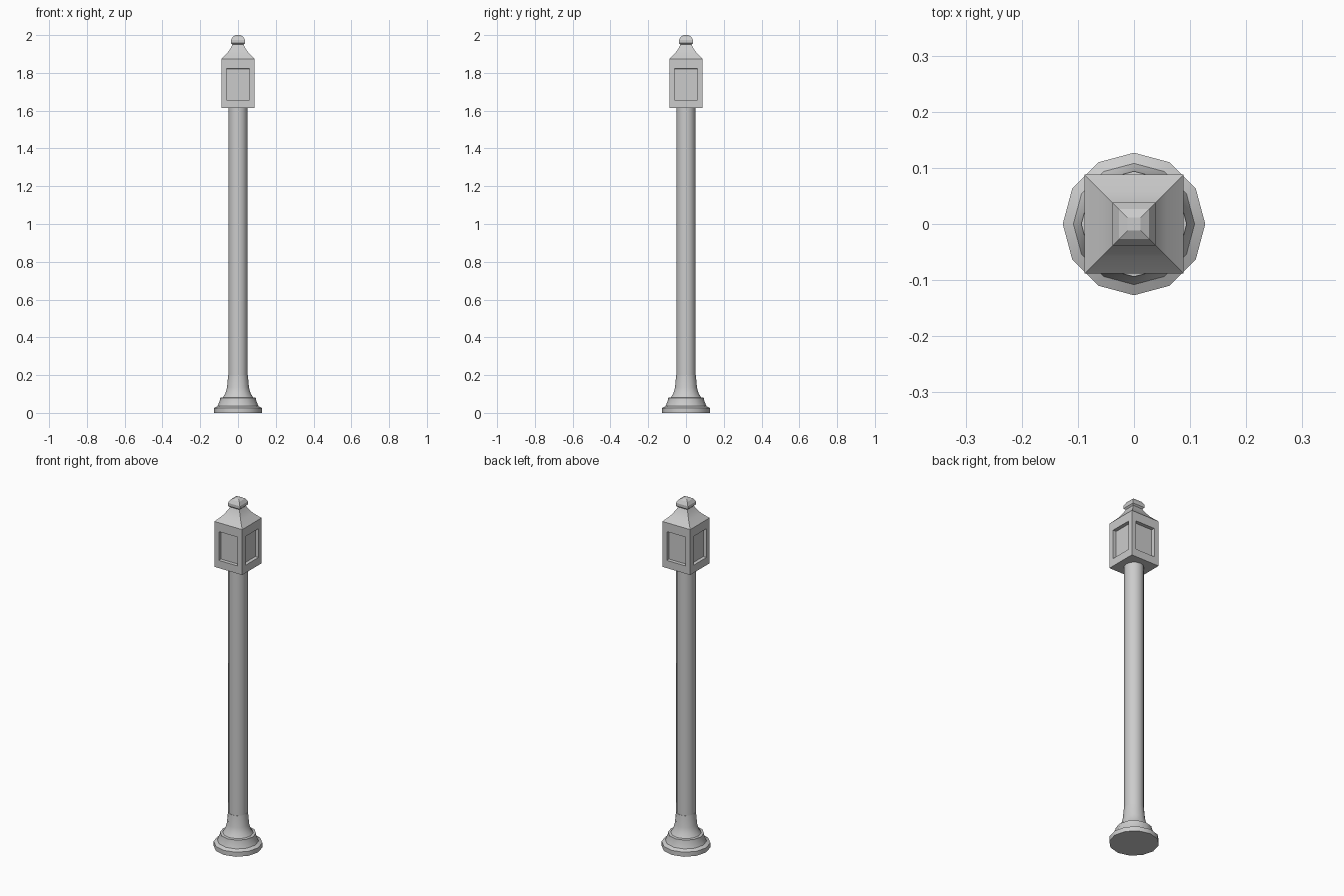
import bpy, bmesh, math

if "Cube" in bpy.data.objects:
    bpy.data.objects.remove(bpy.data.objects["Cube"])


def finish(name, bm, smooth):
    bmesh.ops.recalc_face_normals(bm, faces=bm.faces[:])
    mesh = bpy.data.meshes.new(name)
    bm.to_mesh(mesh)
    bm.free()
    ob = bpy.data.objects.new(name, mesh)
    bpy.context.collection.objects.link(ob)
    if smooth:
        bpy.ops.object.select_all(action='DESELECT')
        ob.select_set(True)
        bpy.context.view_layer.objects.active = ob
        bpy.ops.object.shade_smooth_by_angle(angle=math.radians(35))
    return ob


def stack(profile, sides, start=0.0):
    """Regular polygon rings (radius, z) joined into a closed solid."""
    bm = bmesh.new()
    rings = []
    for r, z in profile:
        angles = [start + 2 * math.pi * i / sides for i in range(sides)]
        rings.append([bm.verts.new((r * math.cos(a), r * math.sin(a), z)) for a in angles])
    for low, high in zip(rings, rings[1:]):
        for i in range(sides):
            j = (i + 1) % sides
            bm.faces.new((low[i], low[j], high[j], high[i]))
    bm.faces.new(rings[0][::-1])
    bm.faces.new(rings[-1])
    return bm


def square_stack(profile):
    """Same, for square sections given by half width."""
    return stack([(h * math.sqrt(2), z) for h, z in profile], 4, math.pi / 4)


# Stepped foot with flared collar
foot = [(.127, 0), (.127, .026), (.108, .036), (.094, .072), (.094, .08),
        (.08, .082), (.066, .105), (.058, .135), (.052, .20)]
finish("foot", stack(foot, 12), True)

# Post
finish("post", stack([(.051, .20), (.051, 1.62)], 12), True)

# Lantern box with a recessed pane on each side
bm = square_stack([(.088, 1.613), (.088, 1.873)])
bm.normal_update()
panes = [f for f in bm.faces if abs(f.normal.z) < .5]
bmesh.ops.inset_individual(bm, faces=panes, thickness=.028, use_even_offset=True)
for f in panes:
    mid = f.calc_center_median().z
    for v in f.verts:
        v.co.z = 1.822 if v.co.z > mid else 1.657
bm.normal_update()
bmesh.ops.inset_individual(bm, faces=panes, thickness=.0005, depth=-.02)
finish("lantern_box", bm, False)

# Concave roof
finish("roof", square_stack([(.088, 1.873), (.057, 1.904), (.038, 1.932), (.027, 1.955)]), True)

# Finial
finish("finial", square_stack([(.026, 1.946), (.038, 1.957), (.038, 1.974),
                               (.027, 1.992), (.012, 2.0)]), False)
